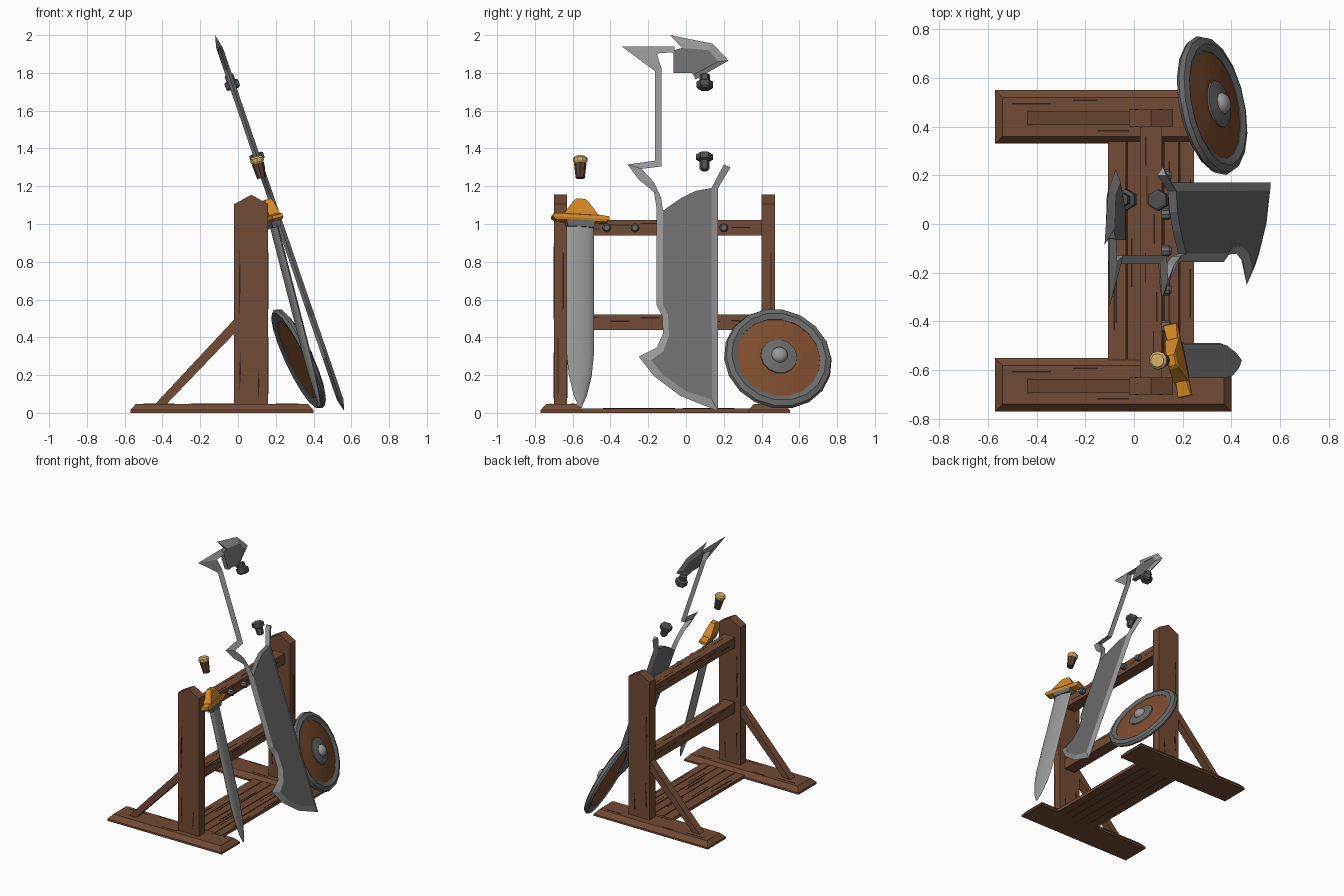
import bpy, bmesh, math, random
from mathutils import Vector, Matrix

if "Cube" in bpy.data.objects:
    bpy.data.objects.remove(bpy.data.objects["Cube"])

random.seed(4)

def material(name, r, g, b):
    m = bpy.data.materials.new(name)
    m.diffuse_color = (r, g, b, 1)
    m.use_nodes = True
    m.node_tree.nodes["Principled BSDF"].inputs["Base Color"].default_value = m.diffuse_color
    return m

WOOD = material("brown wood", 0.17, 0.07, 0.035)
CRACK = material("dark wood crack", 0.035, 0.015, 0.01)
PANEL = material("shield wood", 0.21, 0.075, 0.028)
STEEL = material("light steel", 0.31, 0.31, 0.31)
DARK = material("dark steel", 0.145, 0.145, 0.145)
IRON = material("black iron", 0.08, 0.08, 0.085)
GOLD = material("orange gold", 0.66, 0.25, 0.02)
PALE = material("pale gold", 0.68, 0.44, 0.14)
GRIP = material("leather grip", 0.11, 0.05, 0.04)

def mesh(name, verts, faces, mat, M=None, smooth=False):
    bm = bmesh.new()
    vs = [bm.verts.new(M @ Vector(v) if M else v) for v in verts]
    for f in faces:
        bm.faces.new([vs[i] for i in f])
    bmesh.ops.remove_doubles(bm, verts=bm.verts, dist=1e-5)
    bmesh.ops.recalc_face_normals(bm, faces=bm.faces)
    me = bpy.data.meshes.new(name)
    bm.to_mesh(me)
    bm.free()
    me.materials.append(mat)
    ob = bpy.data.objects.new(name, me)
    bpy.context.collection.objects.link(ob)
    if smooth:
        bpy.context.view_layer.objects.active = ob
        ob.select_set(True)
        bpy.ops.object.shade_smooth_by_angle(angle=math.radians(40))
        ob.select_set(False)
    return ob

def loft(name, rings, mat, M=None, smooth=False, closed=False):
    """Bridge equal-sized rings of points; cap the ends or close the loop."""
    n, k = len(rings[0]), len(rings)
    faces = [(a * n + i, a * n + (i + 1) % n, (a + 1) % k * n + (i + 1) % n, (a + 1) % k * n + i)
             for a in range(k if closed else k - 1) for i in range(n)]
    if not closed:
        faces += [tuple(range(n)), tuple(range((k - 1) * n, k * n))]
    return mesh(name, [p for r in rings for p in r], faces, mat, M, smooth)

def tiers(name, stations, mat, M=None):
    """Stacked rectangles: (height, half x, half y)."""
    return loft(name, [[(-a, -b, h), (a, -b, h), (a, b, h), (-a, b, h)] for h, a, b in stations], mat, M)

def box(name, x0, x1, y0, y1, z0, z1, mat, inset=0.0):
    M = Matrix.Translation(((x0 + x1) / 2, (y0 + y1) / 2, 0))
    a, b = (x1 - x0) / 2, (y1 - y0) / 2
    st = [(z0, a, b), (z1, a - inset, b - inset)]
    if inset:
        st.insert(1, (z0 + 0.3 * (z1 - z0), a, b))
    return tiers(name, st, mat, M)

def profile_xz(name, pts, y0, y1, mat):
    return loft(name, [[(x, y, z) for x, z in pts] for y in (y0, y1)], mat)

def lathe(name, prof, origin, axis, n, mat, smooth=False, closed=False):
    M = Matrix.Translation(origin) @ Vector(axis).to_track_quat('Z', 'Y').to_matrix().to_4x4()
    rings = [[(r * math.cos(math.tau * i / n), r * math.sin(math.tau * i / n), h) for i in range(n)]
             for r, h in prof]
    return loft(name, rings, mat, M, smooth, closed)

# Rack: feet, posts, braces
for side, yc in (("left", -0.66), ("right", 0.44)):
    yp = yc - 0.005
    box(f"{side}_foot", -0.57, 0.40, yc - 0.11, yc + 0.11, 0, 0.048, WOOD, 0.03)
    profile_xz(f"{side}_post", [(-0.02, 0.04), (0.16, 0.04), (0.16, 1.105), (0.07, 1.155), (-0.02, 1.105)],
               yp - 0.035, yp + 0.035, WOOD)
    profile_xz(f"{side}_brace", [(-0.44, 0.045), (-0.38, 0.045), (-0.015, 0.425), (-0.015, 0.50)],
               yp - 0.028, yp + 0.028, WOOD)
    # Grain cracks on posts and feet
    for s in (-1, 1):
        y = yp + s * 0.0355
        for x, z0, z1 in ((0.01, 0.5, 0.88), (0.012, 0.12, 0.32), (0.11, 0.08, 0.22)):
            profile_xz(f"{side}_post_crack", [(x - 0.003, z0), (x + 0.004, (z0 + z1) / 2), (x, z1),
                       (x - 0.006, (z0 + z1) / 2)], y - 0.001, y + 0.001, CRACK)
    for x, y, l in ((-0.5, 0.05, 0.16), (-0.15, -0.06, 0.13), (0.2, 0.055, 0.12), (-0.25, 0.065, 0.1)):
        box(f"{side}_foot_crack", x, x + l, yc + y, yc + y + 0.006, 0.046, 0.049, CRACK)
    for y, z0, z1 in ((-0.015, 0.1, 0.4), (0.012, 0.55, 0.85)):
        box(f"{side}_post_face_crack", 0.158, 0.161, yp + y, yp + y + 0.006, z0, z1, CRACK)

# Floor planks with dark gaps
box("floor_gaps", -0.105, 0.245, -0.56, 0.34, 0.002, 0.016, CRACK)
edges = [-0.11, -0.03, 0.05, 0.12, 0.185, 0.25]
for a, b in zip(edges, edges[1:]):
    box("floor_plank", a + 0.003, b - 0.003, -0.56, 0.34, 0, 0.024, WOOD)
    for k in range(2):
        x, y = random.uniform(a + 0.015, b - 0.015), random.uniform(-0.5, 0.1)
        box("floor_crack", x, x + 0.006, y, y + 0.2, 0.022, 0.025, CRACK)

# Cross rails
for nm, z in (("upper_rail", 0.94), ("lower_rail", 0.44)):
    box(nm, 0.025, 0.115, -0.64, 0.41, z, z + 0.08, WOOD)
    for k in range(6):
        y, zz = -0.56 + 0.16 * k, z + random.uniform(0.015, 0.065)
        for x in (0.0245, 0.1145):
            box("rail_crack", x, x + 0.001, y, y + 0.1, zz, zz + 0.006, CRACK)
        xx = random.uniform(0.04, 0.1)
        box("rail_top_crack", xx, xx + 0.005, y, y + 0.12, z + 0.079, z + 0.081, CRACK)

# Pegs on the upper rail
for y in (-0.42, -0.27, -0.11, 0.04, 0.2):
    lathe("rail_peg", [(0.023, 0), (0.023, 0.035), (0.015, 0.045)], (0.108, y, 0.98), (1, 0, 0), 8, DARK)

# Round shield leaning on the right post
C, N = Vector((0.322, 0.487, 0.287)), Vector((0.89, 0.19, 0.42)).normalized()
lathe("shield_panel", [(0.24, -0.008), (0.245, 0.008), (0.12, 0.026), (0.0, 0.03)], C, N, 18, PANEL)
lathe("shield_rim", [(0.225, 0.014), (0.255, 0.026), (0.283, 0.015), (0.291, -0.004), (0.28, -0.02),
      (0.225, -0.012)], C, N, 18, DARK, True, True)
lathe("shield_boss_plate", [(0.1, 0.02), (0.098, 0.034), (0.045, 0.046), (0, 0.047)], C, N, 14, DARK)
lathe("shield_boss", [(0.045, 0.04), (0.042, 0.058), (0.028, 0.072), (0, 0.078)], C, N, 12, STEEL, True)

# Great blade: flat outlines in (y, z), leaned back against the rail
def lean(y, z, d):
    return (0.565 - 0.343 * z + d, y, z)

def plate(name, pts, t):
    return loft(name, [[lean(y, z, d) for y, z in pts] for d in (-t, t)], DARK)

def edge_strip(name, outer, inner, t):
    rings = [[lean(*o, 0), lean(*i, t), lean(*i, -t)] for o, i in zip(outer, inner)]
    return loft(name, rings, STEEL)

outer = [(-0.06, 1.94), (-0.34, 1.94), (-0.165, 1.81), (-0.165, 1.335), (-0.31, 1.315), (-0.25, 1.235),
         (-0.17, 1.17), (-0.155, 1.08), (-0.155, 0.57), (-0.125, 0.51), (-0.122, 0.42), (-0.155, 0.345),
         (-0.25, 0.298), (-0.17, 0.195), (-0.03, 0.09), (0.17, 0.01), (0.17, 1.19), (0.235, 1.30)]
inner = [(-0.06, 1.91), (-0.155, 1.903), (-0.13, 1.825), (-0.13, 1.305), (-0.235, 1.292), (-0.17, 1.222),
         (-0.132, 1.14), (-0.122, 1.07), (-0.122, 0.575), (-0.095, 0.52), (-0.09, 0.41), (-0.12, 0.325),
         (-0.185, 0.28), (-0.125, 0.205), (0.0, 0.115), (0.137, 0.07), (0.135, 1.19), (0.2, 1.315)]
edge_strip("great_blade_edge", outer, inner, 0.018)
plate("great_blade_body", inner[7:17] + [(0.05, 1.175), (-0.03, 1.135)], 0.0165)

# Great blade head
h_out = [(-0.085, 2.0), (0.14, 1.955), (0.225, 1.865), (0.05, 1.765)]
h_in = [(-0.02, 1.932), (0.12, 1.92), (0.172, 1.86), (0.04, 1.79)]
edge_strip("blade_head_edge", h_out, h_in, 0.018)
plate("blade_head_body", h_in + [(0.03, 1.80), (-0.065, 1.80), (-0.065, 1.92)], 0.0165)

# Hexagonal handle collars
UP = Vector((-0.343, 0, 1)).normalized()
lathe("upper_collar", [(0.034, -0.03), (0.044, -0.02), (0.044, 0.012), (0.028, 0.02), (0.028, 0.05)],
      lean(0.1, 1.742, 0), UP, 6, IRON)
lathe("lower_collar", [(0.018, -0.06), (0.026, -0.05), (0.028, -0.008), (0.044, 0.0), (0.044, 0.03), (0.034, 0.036)],
      lean(0.098, 1.34, 0), UP, 6, IRON)

# Short sword leaning on the left post
up = Vector((-0.249, 0, 0.968)).normalized()
wide = Vector((-0.2, 0.978, -0.051)).normalized()
S = Matrix((wide, up.cross(wide), up)).transposed().to_4x4()
S.translation = (0.18, -0.56, 1.03)
rings = [[(w * math.cos(math.tau * i / 12), t * math.sin(math.tau * i / 12), -d) for i in range(12)]
         for d, w, t in ((0.03, 0.074, 0.017), (0.74, 0.074, 0.017), (0.86, 0.062, 0.015),
                         (0.97, 0.035, 0.01), (1.035, 0.006, 0.004))]
loft("sword_blade", rings, STEEL, S, True)
tiers("sword_collar", [(-0.05, 0.07, 0.022), (-0.01, 0.08, 0.026)], DARK, S)
tiers("sword_guard_bar", [(-0.018, 0.135, 0.024), (-0.004, 0.153, 0.03), (0.012, 0.15, 0.028),
                          (0.02, 0.095, 0.022)], GOLD, S)
tiers("sword_guard_crown", [(0.015, 0.092, 0.029), (0.035, 0.08, 0.029), (0.095, 0.034, 0.02),
                            (0.104, 0.022, 0.014)], GOLD, S)
P = S @ Vector((0, 0, 0.22))
lathe("sword_grip_end", [(0.024, 0), (0.028, 0.035), (0.033, 0.08)], P, up, 8, GRIP)
lathe("sword_pommel", [(0.026, 0.075), (0.038, 0.092), (0.038, 0.108), (0.028, 0.118)], P, up, 10, PALE)
